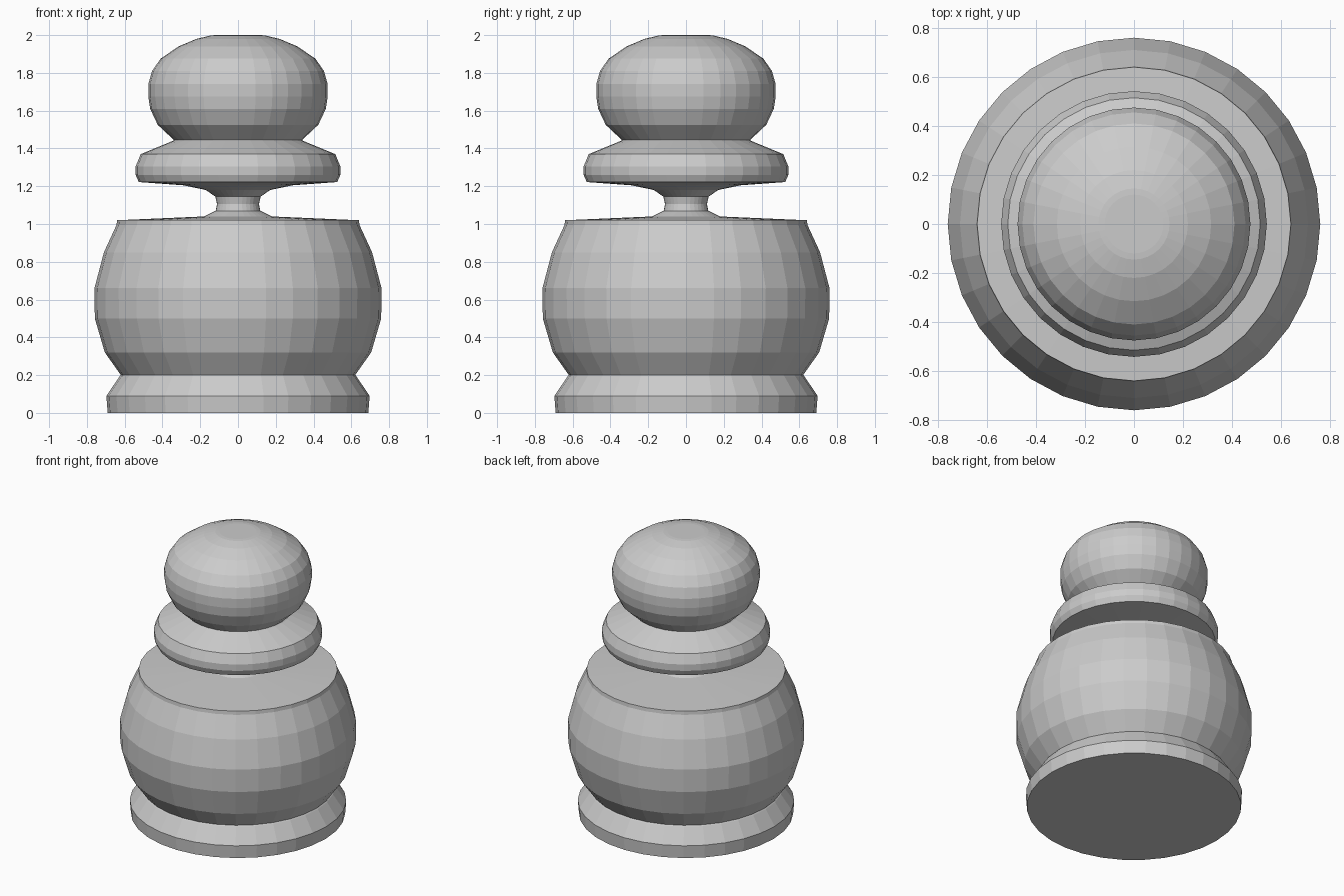
import bpy, bmesh
from math import cos, sin, tau

if "Cube" in bpy.data.objects:
    bpy.data.objects.remove(bpy.data.objects["Cube"])

SIDES = 32

# Profile sections as (radius, height), bottom to top
base = [(0.69, 0.0), (0.697, 0.09), (0.627, 0.193)]
belly = [(0.62, 0.20), (0.705, 0.32), (0.758, 0.50), (0.76, 0.66),
         (0.71, 0.85), (0.643, 0.995), (0.64, 1.02)]
neck = [(0.18, 1.04), (0.118, 1.07), (0.111, 1.105), (0.12, 1.145), (0.17, 1.18), (0.29, 1.205)]
collar = [(0.525, 1.222), (0.542, 1.26), (0.542, 1.305), (0.515, 1.37), (0.345, 1.44)]
head = [(0.34, 1.445), (0.425, 1.525), (0.465, 1.61), (0.475, 1.675), (0.475, 1.74),
        (0.455, 1.81), (0.41, 1.875), (0.315, 1.94), (0.22, 1.98), (0.145, 1.998), (0.12, 2.0)]


def lathe(name, profile):
    """Spin a profile around z into one closed, flat-shaded solid."""
    bm = bmesh.new()
    rings = [[bm.verts.new((r * cos(tau * i / SIDES), r * sin(tau * i / SIDES), z))
              for i in range(SIDES)] for r, z in profile]
    for lo, hi in zip(rings, rings[1:]):
        for i in range(SIDES):
            j = (i + 1) % SIDES
            bm.faces.new((lo[i], lo[j], hi[j], hi[i]))
    bm.faces.new(rings[0][::-1])
    bm.faces.new(rings[-1])
    mesh = bpy.data.meshes.new(name)
    bm.to_mesh(mesh)
    bm.free()
    obj = bpy.data.objects.new(name, mesh)
    bpy.context.collection.objects.link(obj)
    return obj


# One continuous turned piece
lathe("turned_game_piece", base + belly + neck + collar + head)
